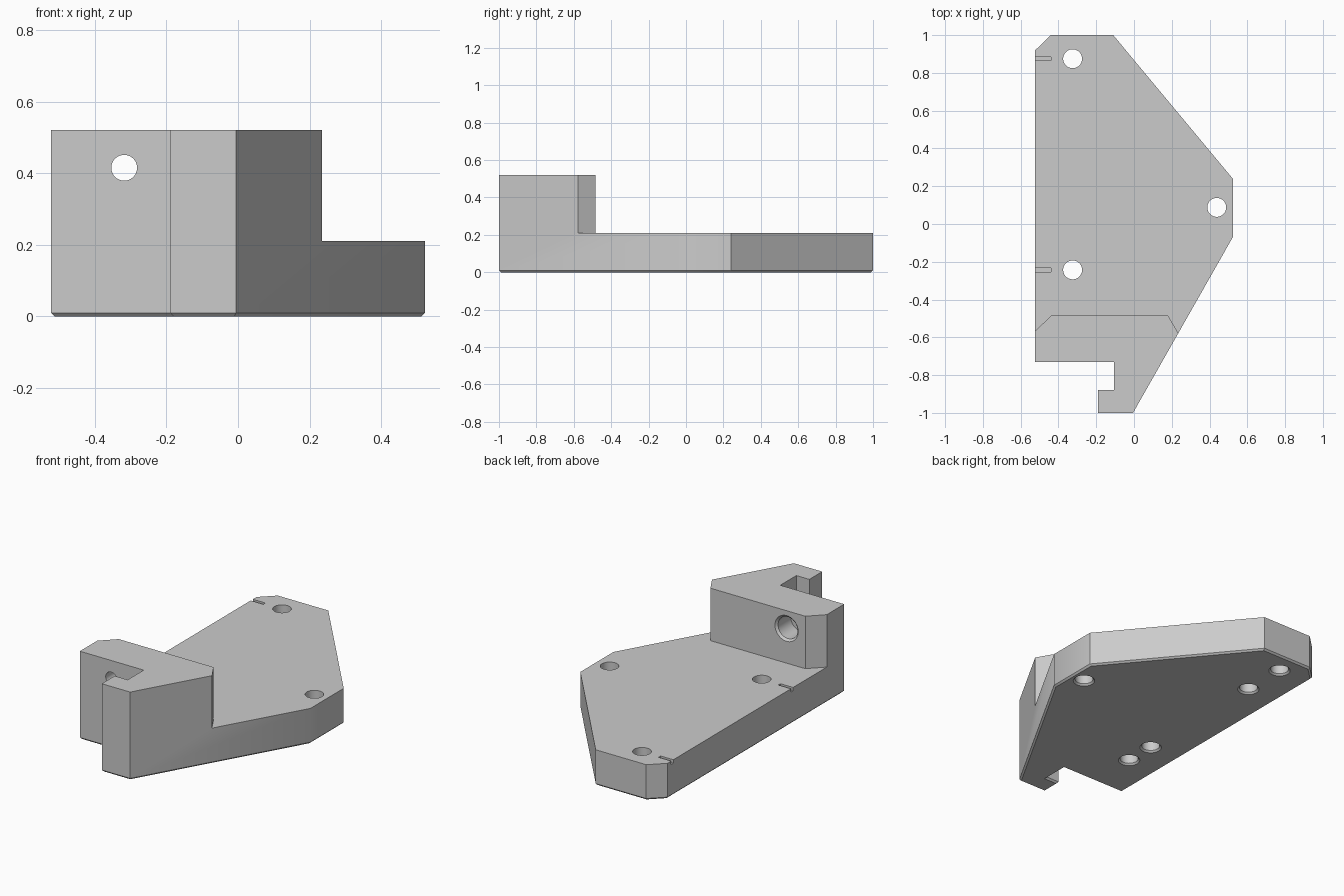
import bpy, bmesh
from math import pi
from mathutils import Matrix, Vector

if "Cube" in bpy.data.objects:
    bpy.data.objects.remove(bpy.data.objects["Cube"])

grey = bpy.data.materials.new("plain grey")
grey.use_nodes = True
colour = (0.6, 0.6, 0.6, 1)
grey.diffuse_color = colour
grey.node_tree.nodes["Principled BSDF"].inputs["Base Color"].default_value = colour


def add_object(name, bm):
    bmesh.ops.recalc_face_normals(bm, faces=bm.faces)
    mesh = bpy.data.meshes.new(name)
    bm.to_mesh(mesh)
    bm.free()
    mesh.materials.append(grey)
    obj = bpy.data.objects.new(name, mesh)
    bpy.context.collection.objects.link(obj)
    return obj


def prism(name, outline, z0, z1, chamfer=0):
    bm = bmesh.new()
    base = bm.faces.new([bm.verts.new((x, y, z0)) for x, y in outline])
    top = bmesh.ops.extrude_face_region(bm, geom=[base], use_keep_orig=True)["geom"]
    for v in top:
        if isinstance(v, bmesh.types.BMVert):
            v.co.z = z1
    bmesh.ops.recalc_face_normals(bm, faces=bm.faces)
    if chamfer:
        rim = [e for e in bm.edges if all(v.co.z == z0 for v in e.verts)]
        bmesh.ops.bevel(bm, geom=rim, offset=chamfer, segments=1, affect='EDGES')
    return add_object(name, bm)


def lathe(name, profile, matrix):
    """Spin (radius, height) steps round the local z axis and close both ends."""
    bm = bmesh.new()
    n = 48
    rings = []
    for r, h in profile:
        ring = [Matrix.Rotation(2 * pi * i / n, 3, 'Z') @ Vector((r, 0, h)) for i in range(n)]
        rings.append([bm.verts.new(matrix @ p) for p in ring])
    for a, b in zip(rings, rings[1:]):
        for i in range(n):
            j = (i + 1) % n
            bm.faces.new((a[i], a[j], b[j], b[i]))
    bm.faces.new(rings[0])
    bm.faces.new(rings[-1])
    return add_object(name, bm)


# Full outline, with the hooked slot at the front and a chamfered underside
bracket = prism("bracket", [
    (-0.523, -0.73), (-0.523, 0.92), (-0.44, 1), (-0.11, 1), (0.523, 0.24),
    (0.523, -0.07), (-0.005, -1), (-0.19, -1), (-0.19, -0.88), (-0.105, -0.88),
    (-0.105, -0.73)], 0, 0.52, 0.01)

# Space above the plate, leaving the upright block
cutters = [prism("plate_clearance", [
    (-0.62, -0.665), (-0.44, -0.485), (0.18, -0.485), (0.28, -0.655),
    (0.8, -0.655), (0.8, 1.2), (-0.62, 1.2)], 0.21, 0.7)]

# Mounting holes, each with a chamfered lower rim; two are blind
for x, y, top in [(-0.325, 0.875, 0.3), (-0.325, -0.243, 0.3), (0.438, 0.088, 0.3),
                  (-0.325, 0.605, 0.15), (-0.325, -0.43, 0.15)]:
    cutters.append(lathe("mounting_hole", [(0.07, -0.01), (0.05, 0.01), (0.05, top)],
                         Matrix.Translation((x, y, 0))))

# Stepped cross hole through the block, wider at the back
cutters.append(lathe("cross_hole", [
    (0.036, -0.3), (0.036, -0.13), (0.064, -0.13), (0.064, -0.012), (0.088, 0.012)],
    Matrix.Translation((-0.318, -0.485, 0.415)) @ Matrix.Rotation(-pi / 2, 4, 'X')))

# Marker grooves at the plate edge
for y in (0.875, -0.243):
    cutters.append(prism("marker_groove", [
        (-0.6, y - 0.01), (-0.44, y - 0.01), (-0.44, y + 0.01), (-0.6, y + 0.01)], 0.19, 0.3))

for cutter in cutters:
    cutter.hide_render = True
    cutter.hide_set(True)
    cut = bracket.modifiers.new(cutter.name, 'BOOLEAN')
    cut.operation = 'DIFFERENCE'
    cut.solver = 'EXACT'
    cut.object = cutter

# Bake the cuts, then drop the cutters
bpy.context.view_layer.update()
bpy.context.view_layer.objects.active = bracket
bracket.select_set(True)
for name in [m.name for m in bracket.modifiers]:
    bpy.ops.object.modifier_apply(modifier=name)
for cutter in cutters:
    bpy.data.objects.remove(cutter)
bpy.ops.object.shade_smooth_by_angle(angle=pi / 6)
